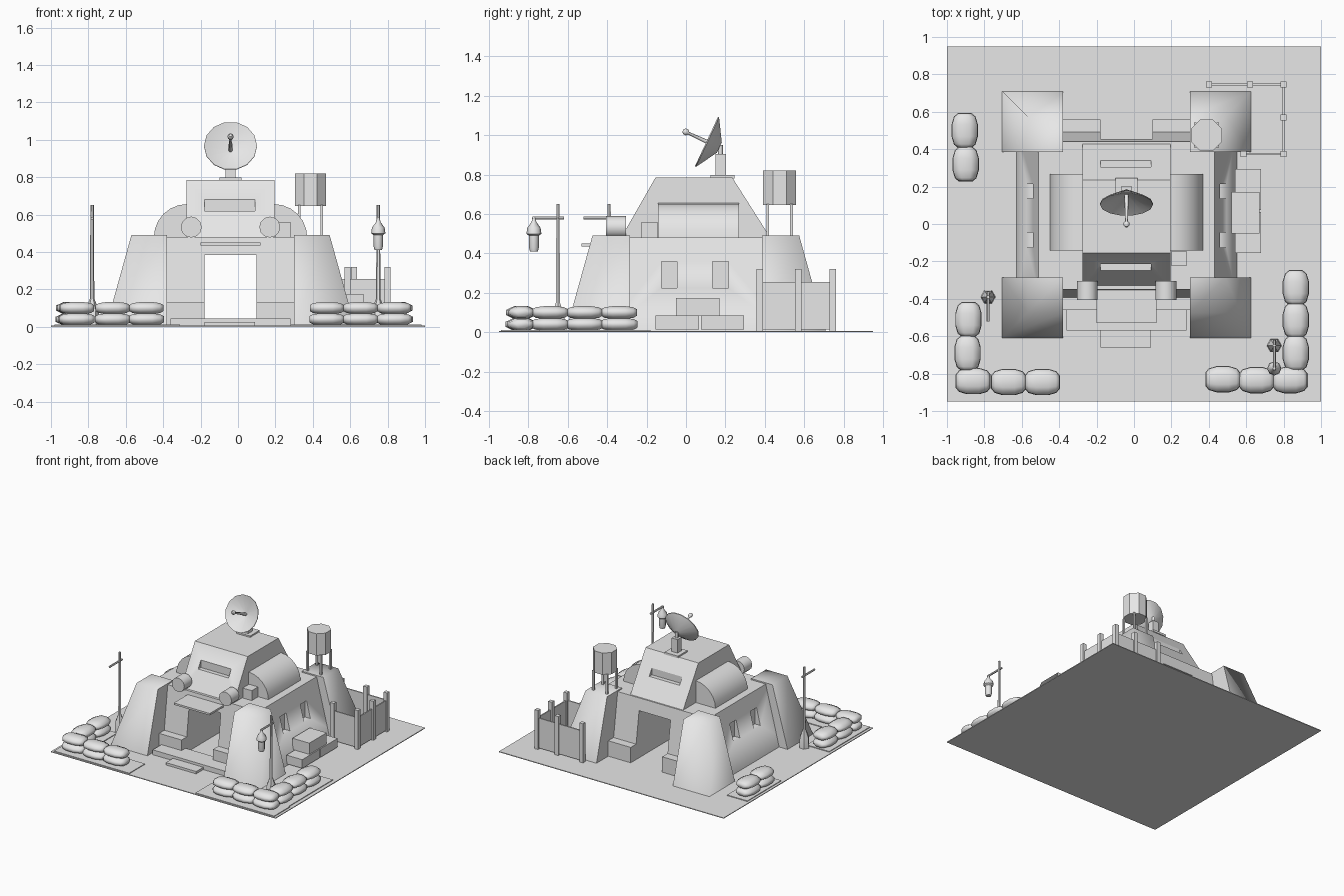
import bpy, bmesh, math
from mathutils import Matrix, Vector

if "Cube" in bpy.data.objects:
    bpy.data.objects.remove(bpy.data.objects["Cube"])

grey = bpy.data.materials.new("plain_grey")
grey.use_nodes = True
grey.diffuse_color = (0.8, 0.8, 0.8, 1)
grey.node_tree.nodes["Principled BSDF"].inputs["Base Color"].default_value = (0.8, 0.8, 0.8, 1)

CX = -0.04      # centre line of the building
GROUND = 0.006


def finish(name, bm, angle=30):
    bmesh.ops.recalc_face_normals(bm, faces=bm.faces)
    me = bpy.data.meshes.new(name)
    bm.to_mesh(me)
    bm.free()
    me.materials.append(grey)
    ob = bpy.data.objects.new(name, me)
    bpy.context.collection.objects.link(ob)
    smooth(ob, angle)
    return ob


def smooth(ob, angle):
    bpy.ops.object.select_all(action='DESELECT')
    ob.select_set(True)
    bpy.context.view_layer.objects.active = ob
    bpy.ops.object.shade_smooth_by_angle(angle=math.radians(angle))


def loft(bm, rings):
    """Skin closed rings of points and cap both ends."""
    vs = [[bm.verts.new(p) for p in r] for r in rings]
    n = len(vs[0])
    for a, b in zip(vs, vs[1:]):
        for i in range(n):
            bm.faces.new((a[i], a[(i + 1) % n], b[(i + 1) % n], b[i]))
    bm.faces.new(vs[0])
    bm.faces.new(vs[-1])


def rect(x0, x1, y0, y1, z):
    return [(x0, y0, z), (x1, y0, z), (x1, y1, z), (x0, y1, z)]


def boxes(name, *specs):
    """Each spec is x0, x1, y0, y1, z0, z1."""
    bm = bmesh.new()
    for x0, x1, y0, y1, z0, z1 in specs:
        loft(bm, [rect(x0, x1, y0, y1, z0), rect(x0, x1, y0, y1, z1)])
    return finish(name, bm)


def lathe(name, profile, sides, loc, tilt=0, turn=0.0, angle=50):
    """Spin (radius, height) pairs; tilt leans the axis towards the front."""
    m = Matrix.Translation(loc) @ Matrix.Rotation(math.radians(tilt), 4, 'X')
    bm = bmesh.new()
    steps = [2 * math.pi * (i + turn) / sides for i in range(sides)]
    loft(bm, [[m @ Vector((r * math.cos(a), r * math.sin(a), z)) for a in steps]
              for r, z in profile])
    return finish(name, bm, angle)


def cut(ob, *specs, angle=30):
    cutter = boxes("cutter", *specs)
    cutter.hide_render = True
    mod = ob.modifiers.new("cut", 'BOOLEAN')
    mod.operation, mod.solver, mod.object = 'DIFFERENCE', 'EXACT', cutter
    bpy.ops.object.select_all(action='DESELECT')
    bpy.context.view_layer.objects.active = ob
    ob.select_set(True)
    bpy.ops.object.modifier_apply(modifier="cut")
    bpy.data.objects.remove(cutter)
    smooth(ob, angle)


# Ground slab and thin mats
boxes("ground", (-1, 1, -0.95, 0.95, 0, GROUND))
boxes("sandbag_mats",
      (-0.98, -0.31, -0.94, -0.74, 0.004, 0.012), (-0.98, -0.78, -0.74, -0.42, 0.004, 0.012),
      (0.28, 0.98, -0.94, -0.74, 0.004, 0.012), (0.77, 0.97, -0.74, -0.18, 0.004, 0.012),
      (-0.98, -0.8, 0.19, 0.62, 0.004, 0.012))

# Main hall with a passage from front to back and recessed side windows
bm = bmesh.new()
loft(bm, [rect(CX - 0.59, CX + 0.59, -0.41, 0.51, 0.004),
          rect(CX - 0.47, CX + 0.47, -0.35, 0.44, 0.48)])
hall = finish("main_hall", bm)
openings = [(-0.18, 0.10, -1, 1, -0.1, 0.385)]
for side in (-1, 1):
    xs = sorted((CX + side * 0.485, CX + side * 0.7))
    for y in (-0.085, 0.175):
        openings.append((*xs, y - 0.04, y + 0.04, 0.225, 0.36))
cut(hall, *openings, angle=78)

# Plinths beside both doorways, porch steps and canopy
boxes("door_plinths",
      *[(x0, x1, y0, y1, 0.004, 0.13)
        for x0, x1 in ((-0.38, -0.18), (0.10, 0.30))
        for y0, y1 in ((-0.46, -0.38), (0.48, 0.56))])
boxes("porch_steps", (-0.36, 0.28, -0.57, -0.41, 0.004, 0.045),
      (-0.18, 0.09, -0.66, -0.57, 0.004, 0.025))
boxes("door_canopy", (-0.20, 0.12, -0.53, -0.34, 0.435, 0.45))

# Corner towers: upright inside, sloping outside
for side, sname in ((-1, "right"), (1, "left")):
    for yin, back, bname in ((-0.285, -1, "front"), (0.385, 1, "back")):
        xin = CX + side * 0.34
        bm = bmesh.new()
        loft(bm, [rect(*sorted((xin, xin + side * w)), *sorted((yin, yin + back * w)), z)
                  for w, z in ((0.325, 0.004), (0.19, 0.49))])
        finish(f"{bname}_{sname}_tower", bm, 88)

# Upper storey with a slot at front and back
bm = bmesh.new()
loft(bm, [rect(-0.275, 0.195, -0.335, 0.435, 0.47), rect(-0.275, 0.195, -0.155, 0.235, 0.785)])
upper = finish("upper_storey", bm)
cut(upper, (-0.18, 0.09, -0.5, -0.215, 0.62, 0.68),
    (-0.18, 0.09, 0.305, 0.6, 0.62, 0.68), angle=65)

# Rounded side bays
for side, sname in ((-1, "right"), (1, "left")):
    bm = bmesh.new()
    arc = [(CX + side * (0.232 + 0.178 * math.cos(a)), 0.478 + 0.178 * math.sin(a))
           for a in [math.pi / 2 * i / 6 for i in range(7)]]
    arc.append((CX + side * 0.2, 0.656))
    arc.append((CX + side * 0.2, 0.478))
    loft(bm, [[(x, y, z) for x, z in arc] for y in (-0.142, 0.268)])
    finish(f"{sname}_bay", bm, 40)
    lathe(f"{sname}_front_drum", [(0.056, 0), (0.056, 0.1)], 12,
          (CX + side * 0.21, -0.305, 0.533), tilt=90)
boxes("roof_box", (0.2, 0.28, -0.225, -0.145, 0.475, 0.56))

# Satellite dish on its post
boxes("dish_base", (CX - 0.06, CX + 0.06, 0.125, 0.245, 0.78, 0.797),
      (CX - 0.026, CX + 0.026, 0.15, 0.203, 0.79, 0.905))
lathe("dish_neck", [(0.012, 0), (0.012, 0.07)], 8, (CX, 0.175, 0.88))
hub = (CX, 0.104, 0.968)
lathe("dish", [(0.03, -0.072), (0.142, -0.006), (0.142, 0), (0.02, -0.055)], 14, hub, tilt=65)
lathe("dish_feed", [(0.012, -0.06), (0.007, 0.1), (0.016, 0.108), (0.016, 0.122), (0.008, 0.132)],
      8, hub, tilt=65)

# Water tank on four legs
tank = (0.388, 0.475)
lathe("water_tank", [(0.09, 0.645), (0.09, 0.82)], 8, (*tank, 0), turn=0.5, angle=30)
boxes("tank_legs", *[(tank[0] + dx - 0.007, tank[0] + dx + 0.007,
                      tank[1] + dy - 0.007, tank[1] + dy + 0.007, 0.3, 0.65)
                     for dx in (-0.06, 0.06) for dy in (-0.06, 0.06)])

# Crates against the side wall
boxes("crates", (0.54, 0.68, -0.155, 0.065, 0.015, 0.085), (0.54, 0.68, 0.075, 0.295, 0.015, 0.085),
      (0.52, 0.67, -0.05, 0.17, 0.085, 0.175))

# Fenced yard at the back
posts = [(0.40, 0.745), (0.62, 0.745), (0.80, 0.745), (0.80, 0.57), (0.80, 0.375), (0.585, 0.375)]
boxes("fence_posts", *[(x - 0.016, x + 0.016, y - 0.016, y + 0.016, 0.004, 0.32) for x, y in posts])
boxes("fence_panels", *[(min(a[0], b[0]) - 0.005, max(a[0], b[0]) + 0.005,
                         min(a[1], b[1]) - 0.005, max(a[1], b[1]) + 0.005, 0.015, 0.255)
                        for a, b in zip(posts, posts[1:])])

# Lamp posts, one with a hanging lantern
for name, x, y in (("right_lamp", -0.78, -0.39), ("left_lamp", 0.75, -0.65)):
    lathe(name + "_post", [(0.04, 0.004), (0.036, 0.09), (0.012, 0.15), (0.009, 0.65)], 6, (x, y, 0))
    lathe(name + "_arm", [(0.008, -0.03), (0.008, 0.13)], 6, (x, y, 0.58), tilt=90)
lathe("lantern", [(0.02, 0.41), (0.025, 0.43), (0.025, 0.49), (0.038, 0.5), (0.034, 0.53),
                  (0.012, 0.56), (0.008, 0.585)], 8, (0.75, -0.772, 0))


# Sandbags, stacked two high
def sandbag(bm, x, y, z, along_y, grow):
    rings = []
    for t, s in ((-1, 0.5), (-0.8, 0.82), (-0.35, 1), (0.35, 1), (0.8, 0.82), (1, 0.5)):
        ring = []
        for i in range(8):
            a = 2 * math.pi * (i + 0.5) / 8
            u, v = t * 0.094 * grow, 0.076 * grow * s * math.cos(a)
            px, py = (v, u) if along_y else (u, v)
            ring.append((x + px, y + py, z + 0.035 * s * math.sin(a)))
        rings.append(ring)
    loft(bm, rings)


walls = {
    "front_right_sandbags": [(-0.86, -0.84, 0), (-0.67, -0.845, 0), (-0.49, -0.845, 0),
                             (-0.885, -0.51, 1), (-0.89, -0.69, 1)],
    "front_left_sandbags": [(0.475, -0.83, 0), (0.655, -0.835, 0), (0.835, -0.835, 0),
                            (0.865, -0.34, 1), (0.865, -0.515, 1), (0.865, -0.69, 1)],
    "back_right_sandbags": [(-0.905, 0.5, 1), (-0.9, 0.32, 1)],
}
for name, bags in walls.items():
    bm = bmesh.new()
    for x, y, along in bags:
        sandbag(bm, x, y, 0.04, along, 1)
        sandbag(bm, x, y, 0.1, along, 0.97)
    finish(name, bm, 70)
